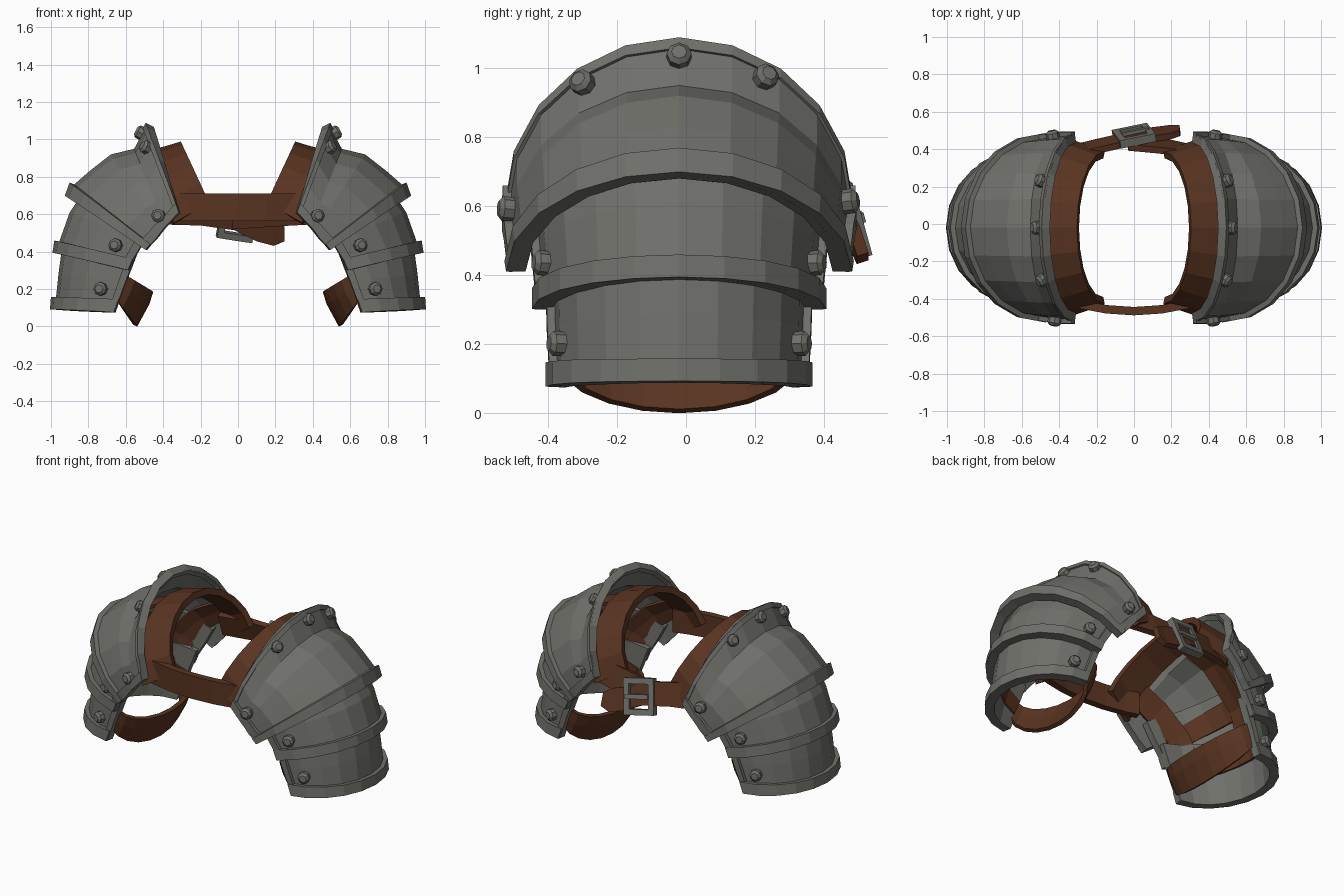
import bpy, bmesh
from math import sin, cos, radians
from mathutils import Vector, Matrix, Euler

cube = bpy.data.objects.get("Cube")
if cube:
    bpy.data.objects.remove(cube)


def material(name, color):
    m = bpy.data.materials.new(name)
    m.use_nodes = True
    m.diffuse_color = (*color, 1)
    m.node_tree.nodes["Principled BSDF"].inputs["Base Color"].default_value = (*color, 1)
    return m


steel = material("dull steel", (0.16, 0.162, 0.145))
leather = material("brown leather", (0.1, 0.034, 0.015))
Y_MID = -0.02


def finish(name, bm, mat, thick=0, offset=0.0, mirror=True):
    mesh = bpy.data.meshes.new(name)
    bm.to_mesh(mesh)
    bm.free()
    mesh.materials.append(mat)
    ob = bpy.data.objects.new(name, mesh)
    bpy.context.scene.collection.objects.link(ob)
    if thick:
        s = ob.modifiers.new("thickness", 'SOLIDIFY')
        s.thickness, s.offset = thick, offset
    if mirror:
        ob.modifiers.new("other side", 'MIRROR').use_mirror_merge = False


def sheet(name, grid, mat, thick, offset=0.0, mirror=True):
    """Surface through rows of points, given thickness."""
    bm = bmesh.new()
    vs = [[bm.verts.new(p) for p in row] for row in grid]
    for a, b in zip(vs, vs[1:]):
        for i in range(len(a) - 1):
            bm.faces.new((a[i], b[i], b[i + 1], a[i + 1]))
    finish(name, bm, mat, thick, offset, mirror)


def arch_point(rows, u, t):
    """Rows are arches: end x, end z, crown x, crown z, half width."""
    i = min(int(u), len(rows) - 2)
    ex, ez, ax, az, w = Vector(rows[i]).lerp(Vector(rows[i + 1]), u - i)
    s = sin(t)
    return Vector((ex + (ax - ex) * s, Y_MID - w * cos(t), ez + (az - ez) * s))


def arch(name, rows, mat, thick, offset=0.0, us=None, t0=0, t1=180, n=10):
    us = us or range(len(rows))
    ts = [radians(t0 + (t1 - t0) * i / n) for i in range(n + 1)]
    sheet(name, [[arch_point(rows, u, t) for t in ts] for u in us], mat, thick, offset)


def rivets(name, rows, spots):
    """Eight-sided studs with a tapered head, standing on the surface."""
    bm = bmesh.new()
    for u, a in spots:
        t, e = radians(a), 0.01
        p = arch_point(rows, u, t)
        du = arch_point(rows, u + e, t) - arch_point(rows, u - e, t)
        dt = arch_point(rows, u, t + e) - arch_point(rows, u, t - e)
        n = du.cross(dt).normalized()
        turn = n.to_track_quat('Z', 'Y').to_matrix().to_4x4()
        for height, depth, top in ((0.007, 0.035, 0.036), (0.031, 0.013, 0.022)):
            bmesh.ops.create_cone(bm, cap_ends=True, segments=8, radius1=0.036, radius2=top,
                                  depth=depth, matrix=Matrix.Translation(p + n * height) @ turn)
    finish(name, bm, steel)


# Shoulder plates, top to bottom
upper = [(0.315, 0.61, 0.485, 1.085, 0.495), (0.39, 0.53, 0.555, 0.95, 0.495),
         (0.41, 0.505, 0.68, 0.92, 0.49), (0.44, 0.465, 0.795, 0.83, 0.485),
         (0.465, 0.44, 0.875, 0.76, 0.48), (0.49, 0.41, 0.90, 0.69, 0.475)]
middle = [(0.45, 0.56, 0.80, 0.76, 0.42), (0.50, 0.46, 0.90, 0.61, 0.41),
          (0.56, 0.36, 0.955, 0.455, 0.40), (0.585, 0.30, 0.965, 0.39, 0.40)]
lower = [(0.53, 0.42, 0.93, 0.50, 0.37), (0.60, 0.24, 0.96, 0.28, 0.365),
         (0.635, 0.145, 0.973, 0.155, 0.36), (0.66, 0.075, 0.978, 0.09, 0.36)]

for label, rows in (("upper", upper), ("middle", middle), ("lower", lower)):
    last = len(rows) - 1
    arch(label + "_plate", rows, steel, 0.03, -1)
    arch(label + "_bottom_rim", rows, steel, 0.05, 0.1, us=[last - 1, last])
    for side, t in (("front", 0), ("back", 174)):
        arch(f"{label}_{side}_edge", rows, steel, 0.035, 0.1, t0=t, t1=t + 6, n=1)

arch("neck_rim", upper, steel, 0.05, -0.6, us=[0, 0.22])
rivets("upper_rivets", upper, [(0.4, 56), (0.4, 90), (0.4, 120), (1.2, 9), (1.2, 168)])
rivets("middle_rivets", middle, [(1.6, 17), (1.6, 163)])
rivets("lower_rivets", lower, [(1.5, 19), (1.5, 161)])

# Leather lining: collar, cross bands and lengthwise strips under the plates
collar = [(0.16, 0.66, 0.30, 0.97, 0.39), (0.24, 0.61, 0.365, 0.95, 0.42),
          (0.345, 0.55, 0.475, 0.92, 0.455)]
arch("leather_collar", collar, leather, 0.04)
arch("leather_middle_band", [(0.54, 0.47, 0.80, 0.70, 0.39),
                             (0.60, 0.39, 0.86, 0.58, 0.37)], leather, 0.025)
arch("leather_arm_band", [(0.59, 0.28, 0.895, 0.42, 0.335),
                          (0.635, 0.18, 0.92, 0.30, 0.33)], leather, 0.025)
lining = [(0.34, 0.56, 0.45, 0.91, 0.43), (0.42, 0.48, 0.63, 0.84, 0.42),
          (0.50, 0.41, 0.83, 0.62, 0.385), (0.60, 0.22, 0.91, 0.34, 0.335)]
for place, mid in (("front", 25), ("crown", 90), ("back", 155)):
    arch(f"leather_strip_{place}", lining, leather, 0.02, t0=mid - 11, t1=mid + 11, n=2)

# Arm loop closing the inner side
arch("arm_loop", [(0.60, 0.275, 0.465, 0.19, 0.345), (0.625, 0.21, 0.485, 0.125, 0.345),
                  (0.655, 0.15, 0.55, 0.005, 0.34)], leather, 0.025)


# Chest and back straps: each centre point carries its half width
def strap(name, centres, lean, thick):
    grid = [[Vector((x, y - k * h * lean, z + k * h)) for x, y, z, h in centres] for k in (1, -1)]
    sheet(name, grid, leather, thick, mirror=False)


strap("chest_strap", [(x, -0.466 + 0.45 * x * x, 0.637, 0.074)
                      for x in (-0.37, -0.28, -0.15, 0, 0.15, 0.28, 0.37)], 0, 0.045)
strap("back_strap_long", [(-0.38, 0.37, 0.62, 0.07), (-0.2, 0.415, 0.615, 0.07),
                          (-0.02, 0.455, 0.59, 0.07), (0.1, 0.478, 0.53, 0.07),
                          (0.19, 0.49, 0.505, 0.068), (0.245, 0.50, 0.50, 0.04)], 0.33, 0.035)
strap("back_strap_short", [(0.38, 0.37, 0.62, 0.07), (0.2, 0.41, 0.61, 0.07),
                           (-0.03, 0.43, 0.59, 0.065)], 0.33, 0.035)

# Buckle: square frame and prong
bm = bmesh.new()
place = Matrix.Translation((0, 0.472, 0.57)) @ Euler((0.3, 0.15, 0.2)).to_matrix().to_4x4()
bars = [((k * 0.08, 0, 0), (0.035, 0.045, 0.22)) for k in (-1, 1)]
bars += [((0, 0, k * 0.093), (0.13, 0.045, 0.035)) for k in (-1, 1)]
bars.append(((0.01, 0.022, 0), (0.15, 0.02, 0.028)))
for pos, size in bars:
    bmesh.ops.create_cube(bm, size=1, matrix=place @ Matrix.Translation(pos) @ Matrix.Diagonal((*size, 1)))
finish("buckle", bm, steel, mirror=False)
